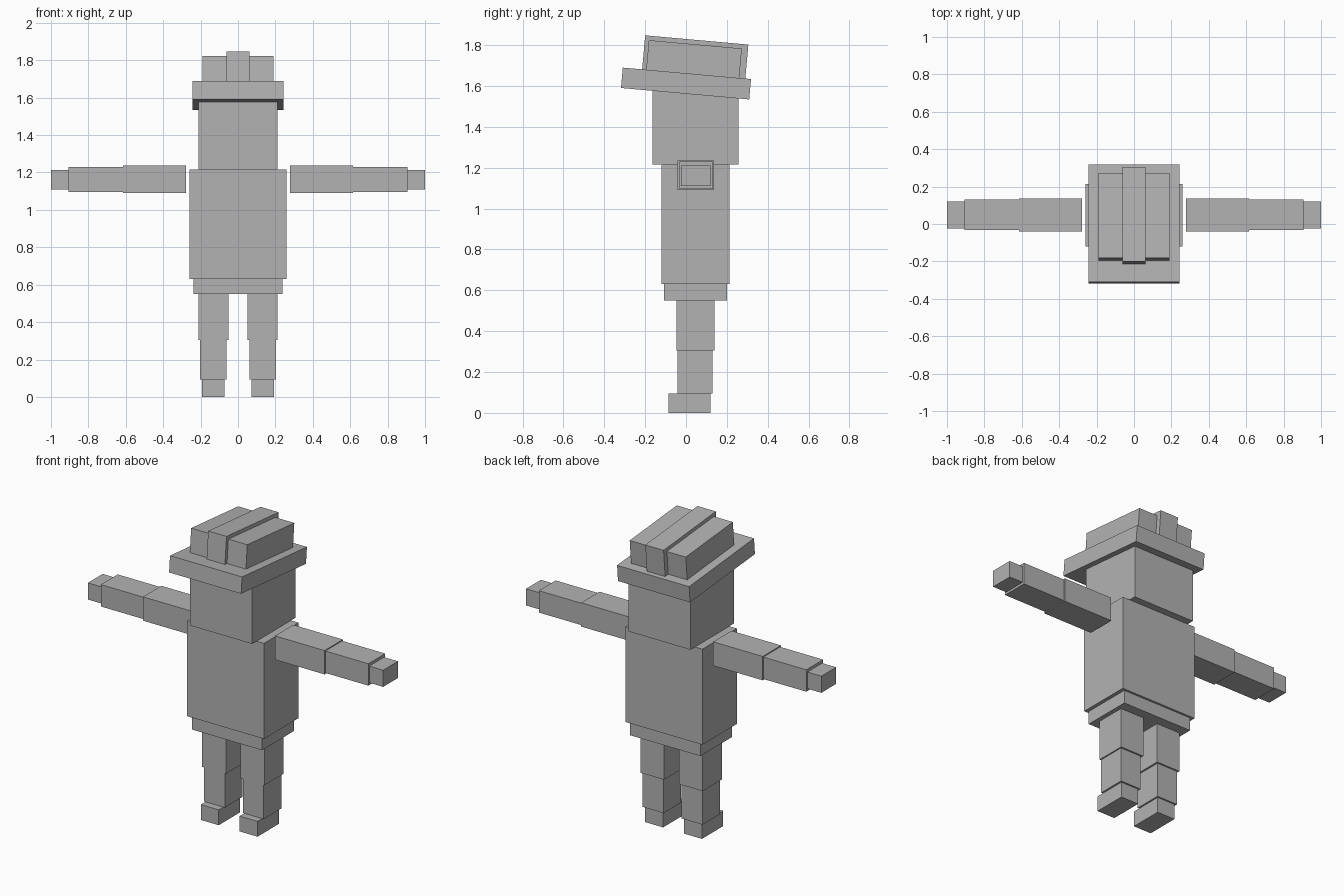
import bpy, bmesh, math
from mathutils import Matrix, Vector

cube = bpy.data.objects.get("Cube")
if cube:
    bpy.data.objects.remove(cube, do_unlink=True)

GREY = (0.45, 0.45, 0.45, 1.0)
mat = bpy.data.materials.new("plain grey")
mat.use_nodes = True
mat.diffuse_color = GREY
mat.node_tree.nodes["Principled BSDF"].inputs["Base Color"].default_value = GREY


def box(name, x, y, z, frame=Matrix.Identity(4)):
    """Box spanning the x, y, z ranges, placed in an optional local frame."""
    size = Vector((x[1] - x[0], y[1] - y[0], z[1] - z[0]))
    mid = Vector((sum(x) / 2, sum(y) / 2, sum(z) / 2))
    bm = bmesh.new()
    bmesh.ops.create_cube(bm, size=1)
    bmesh.ops.scale(bm, vec=size, verts=bm.verts)
    mesh = bpy.data.meshes.new(name)
    bm.to_mesh(mesh)
    bm.free()
    mesh.materials.append(mat)
    obj = bpy.data.objects.new(name, mesh)
    obj.matrix_world = frame @ Matrix.Translation(mid)
    bpy.context.collection.objects.link(obj)
    return obj


def pair(name, x, y, z):
    """Matching boxes on the left (+x) and right (-x)."""
    box("left_" + name, x, y, z)
    box("right_" + name, (-x[1], -x[0]), y, z)


# Body and head
box("pelvis", (-0.238, 0.238), (-0.107, 0.2), (0.55, 0.63))
box("torso", (-0.26, 0.26), (-0.12, 0.213), (0.63, 1.215))
box("head", (-0.21, 0.21), (-0.163, 0.257), (1.215, 1.615))

# Hat, tipped back about the middle of the brim
hat = Matrix.Translation((0, 0, 1.612)) @ Matrix.Rotation(math.radians(-5.1), 4, 'X')
box("hat_brim", (-0.244, 0.244), (-0.315, 0.315), (-0.05, 0.05), hat)
box("hat_crown", (-0.19, 0.19), (-0.2, 0.257), (-0.03, 0.195), hat)
box("hat_ridge", (-0.062, 0.062), (-0.22, 0.287), (-0.03, 0.217), hat)

# Arms held straight out
pair("upper_arm", (0.279, 0.615), (-0.041, 0.136), (1.09, 1.236))
pair("forearm", (0.615, 0.906), (-0.033, 0.13), (1.096, 1.23))
pair("hand", (0.906, 1.0), (-0.024, 0.119), (1.11, 1.212))

# Legs
pair("thigh", (0.05, 0.211), (-0.046, 0.14), (0.305, 0.55))
pair("shin", (0.061, 0.203), (-0.041, 0.13), (0.094, 0.305))
pair("foot", (0.071, 0.192), (-0.085, 0.12), (0.0, 0.094))
